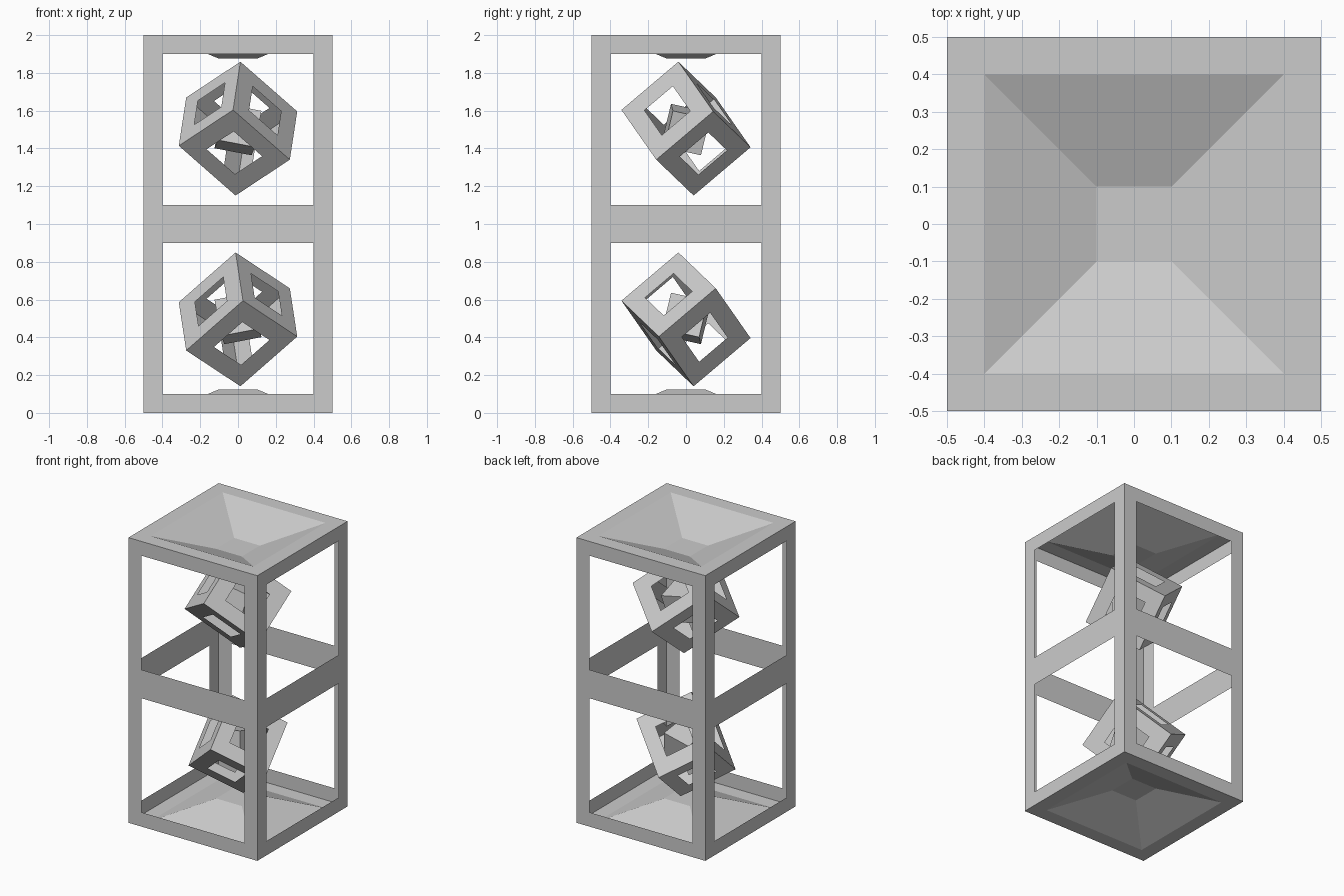
import bpy, bmesh, math
from mathutils import Matrix, Vector

if "Cube" in bpy.data.objects:
    bpy.data.objects.remove(bpy.data.objects["Cube"])


def add_object(name, bm, matrix):
    bm.transform(matrix)
    mesh = bpy.data.meshes.new(name)
    bm.to_mesh(mesh)
    bm.free()
    obj = bpy.data.objects.new(name, mesh)
    bpy.context.collection.objects.link(obj)
    return obj


def axes(u, v, size, centre):
    """Placement matrix from two edge directions and three edge lengths."""
    x = Vector(u).normalized()
    z = x.cross(Vector(v)).normalized()
    y = z.cross(x)
    rot = Matrix((x, y, z)).transposed().to_4x4()
    return Matrix.Translation(centre) @ rot @ Matrix.Diagonal((*size, 1))


def windowed_cube(inset):
    """Unit cube of thin sheets; returns the bmesh with inner panels still in place."""
    bm = bmesh.new()
    bmesh.ops.create_cube(bm, size=1)
    panels = bm.faces[:]
    bmesh.ops.inset_individual(bm, faces=panels, thickness=inset, use_even_offset=True)
    return bm, panels


def outer_frame(name, place):
    bm = bmesh.new()
    bmesh.ops.create_cube(bm, size=1)
    bm.normal_update()
    # open the side that joins the other half
    floor = [f for f in bm.faces if f.normal.z < -0.5]
    bmesh.ops.delete(bm, geom=floor, context='FACES_ONLY')
    panels = bm.faces[:]
    bmesh.ops.inset_individual(bm, faces=panels, thickness=0.1, use_even_offset=True)
    bm.normal_update()
    # dished end cap
    cap = [f for f in panels if f.normal.z > 0.5]
    sides = [f for f in panels if abs(f.normal.z) < 0.5]
    bmesh.ops.inset_individual(bm, faces=cap, thickness=0.3, use_even_offset=True)
    for v in cap[0].verts:
        v.co.z = 0.375
    bmesh.ops.delete(bm, geom=sides, context='FACES')
    add_object(name, bm, place @ Matrix.Translation((0, 0, 0.5)))


def tilted_frame(name, place):
    bm, panels = windowed_cube(0.25)
    bmesh.ops.delete(bm, geom=panels, context='FACES')
    add_object(name, bm, place @ axes((0.039, 0.301, 0.255), (0.287, -0.197, 0.19),
                                      (0.397, 0.397, 0.44), (0, 0, 0.505)))


def core_cube(name, place):
    bm = bmesh.new()
    bmesh.ops.create_cube(bm, size=1)
    add_object(name, bm, place @ axes((0.195, 0.01, -0.037), (-0.016, 0.195, -0.044),
                                      (0.2, 0.2, 0.2), (0, 0, 0.5)))


# upper half, then the lower half turned over about the x axis
middle = Matrix.Translation((0, 0, 1))
for label, place in (("upper", middle), ("lower", middle @ Matrix.Rotation(math.pi, 4, 'X'))):
    outer_frame(label + "_outer_frame", place)
    tilted_frame(label + "_tilted_frame", place)
    core_cube(label + "_core_cube", place)
